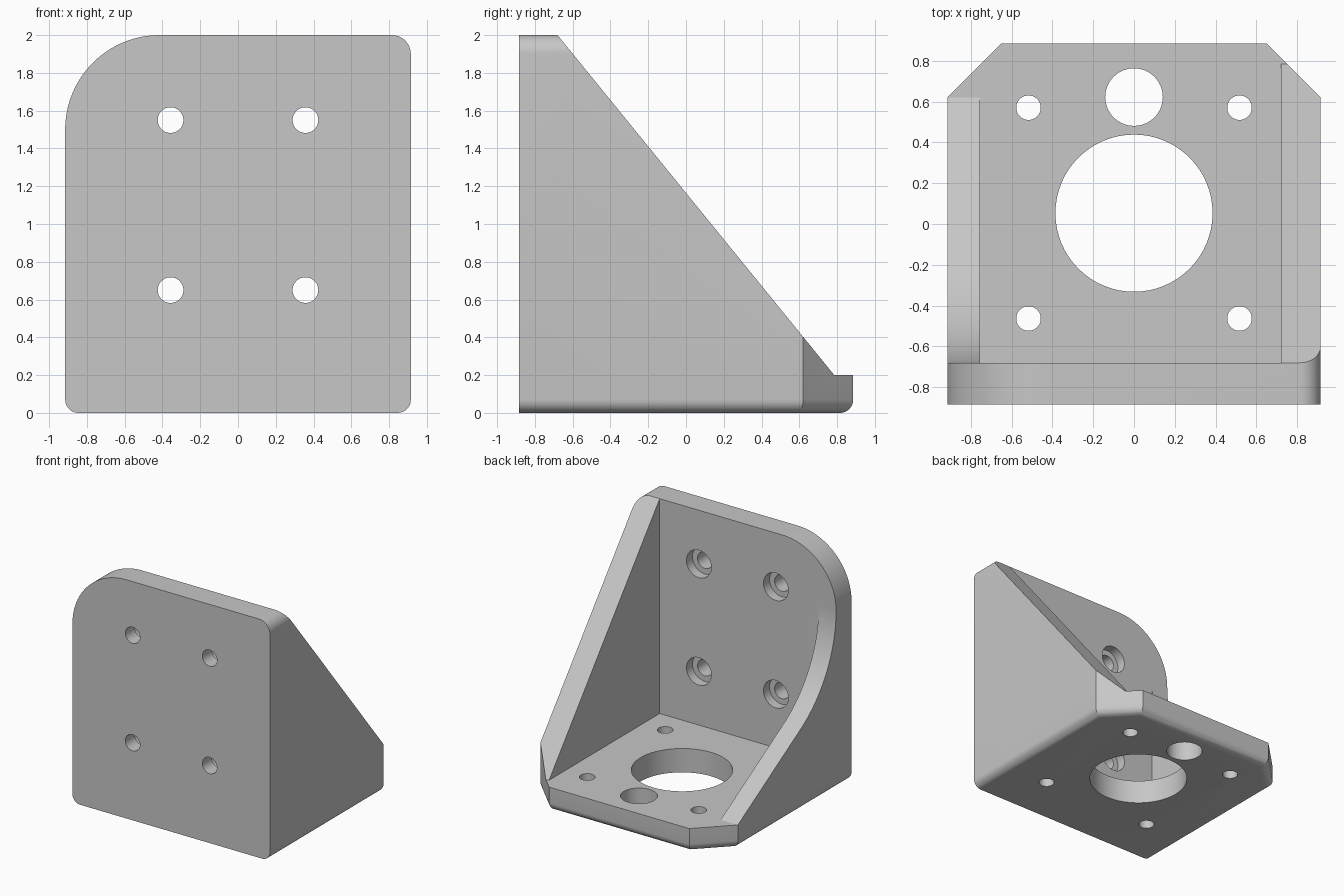
import bpy, bmesh, math
from mathutils import Vector

cube = bpy.data.objects.get("Cube")
if cube:
    bpy.data.objects.remove(cube, do_unlink=True)

W, FRONT, BACK, TOP = 0.915, -0.885, 0.885, 2.0
PLATE, FLOOR = -0.68, 0.2          # rear of front plate, top of base
WALL_R, WALL_L = -0.755, 0.72      # inner faces of the side walls
FAR = 2.5                          # cutters reach beyond the body

grey = bpy.data.materials.new("plain grey")
grey.use_nodes = True
colour = (0.57, 0.57, 0.57, 1)
grey.diffuse_color = colour
grey.node_tree.nodes["Principled BSDF"].inputs["Base Color"].default_value = colour


def prism(name, profile, axis, start, end):
    """Extrude a 2D profile along x, y or z."""
    place = {"x": lambda a, b, t: (t, a, b),
             "y": lambda a, b, t: (a, t, b),
             "z": lambda a, b, t: (a, b, t)}[axis]
    bm = bmesh.new()
    face = bm.faces.new([bm.verts.new(place(a, b, start)) for a, b in profile])
    grown = bmesh.ops.extrude_face_region(bm, geom=[face])["geom"]
    bmesh.ops.translate(bm, vec=Vector(place(0, 0, end - start)),
                        verts=[v for v in grown if isinstance(v, bmesh.types.BMVert)])
    bmesh.ops.recalc_face_normals(bm, faces=bm.faces)
    mesh = bpy.data.meshes.new(name)
    bm.to_mesh(mesh)
    bm.free()
    mesh.materials.append(grey)
    obj = bpy.data.objects.new(name, mesh)
    bpy.context.collection.objects.link(obj)
    return obj


def arc(cx, cy, r, a0, a1, n):
    angles = [math.radians(a0 + (a1 - a0) * i / n) for i in range(n + 1)]
    return [(cx + r * math.cos(a), cy + r * math.sin(a)) for a in angles]


def circle(cx, cy, r, n=48):
    return arc(cx, cy, r, 0, 360, n)[:-1]


def apply_modifier(obj, mod):
    bpy.context.view_layer.objects.active = obj
    bpy.ops.object.modifier_apply(modifier=mod.name)


def cut(obj, cutter):
    cutter.hide_render = True
    mod = obj.modifiers.new("cut", "BOOLEAN")
    mod.operation, mod.solver, mod.object = "DIFFERENCE", "EXACT", cutter
    apply_modifier(obj, mod)
    bpy.data.objects.remove(cutter, do_unlink=True)


# Block with clipped rear corners
outline = [(-W, FRONT), (W, FRONT), (W, 0.62), (0.65, BACK), (-0.65, BACK), (-W, 0.62)]
bracket = prism("mounting_bracket", outline, "z", 0, TOP)

# Rounded lower edges, all but the front one
bm = bmesh.new()
bm.from_mesh(bracket.data)
lower = [e for e in bm.edges
         if all(v.co.z < 0.01 for v in e.verts)
         and not all(v.co.y < FRONT + 0.01 for v in e.verts)]
bmesh.ops.bevel(bm, geom=lower, offset=0.07, offset_type="OFFSET",
                segments=8, profile=0.5, affect="EDGES")
bm.to_mesh(bracket.data)
bm.free()

# Open space between the walls
cut(bracket, prism("space", [(PLATE, FLOOR), (FAR, FLOOR), (FAR, FAR), (PLATE, FAR)],
                   "x", WALL_R, WALL_L))

# Straight slope on the left wall
cut(bracket, prism("slope", [(PLATE, FAR), (PLATE, TOP), (0.785, FLOOR),
                             (FAR, FLOOR), (FAR, FAR)], "x", WALL_L, FAR))

# Right wall: hollow curve running into a gentler slope
grade = math.atan(0.585)
reach, foot = 0.54, 0.96
radius = reach / math.tan(math.pi / 4 - grade / 2)
sweep = arc(PLATE + radius, foot + reach, radius, 180, 270 - math.degrees(grade), 20)
cut(bracket, prism("sweep", [(PLATE, FAR)] + sweep
                   + [(0.62, FLOOR), (FAR, FLOOR), (FAR, FAR)], "x", -FAR, WALL_R))

# Rounded upper corners
for side, r, n in ((-1, 0.5, 32), (1, 0.1, 10)):
    corner = [(side * (W - r + x), TOP - r + z) for x, z in arc(0, 0, r, 0, 90, n)]
    outside = [(side * (W - r), FAR), (side * FAR, FAR), (side * FAR, TOP - r)]
    cut(bracket, prism("corner", corner + outside, "y", -FAR, FAR))

# Counterbored screw holes in the front plate
for x in (-0.357, 0.357):
    for z in (0.65, 1.55):
        cut(bracket, prism("screw_hole", circle(x, z, 0.068), "y", -FAR, 0))
        cut(bracket, prism("counterbore", circle(x, z, 0.115), "y", PLATE - 0.08, 0))

# Holes through the base
holes = [(x, y, 0.06) for x in (-0.517, 0.517) for y in (-0.463, 0.57)]
holes += [(0, 0.622, 0.141), (0, 0.053, 0.385)]
for x, y, r in holes:
    cut(bracket, prism("base_hole", circle(x, y, r, 64), "z", -1, 0.5))

# Smooth curves, crisp edges
bpy.ops.object.select_all(action="DESELECT")
bracket.select_set(True)
bpy.context.view_layer.objects.active = bracket
bpy.ops.object.shade_smooth_by_angle(angle=math.radians(25))
